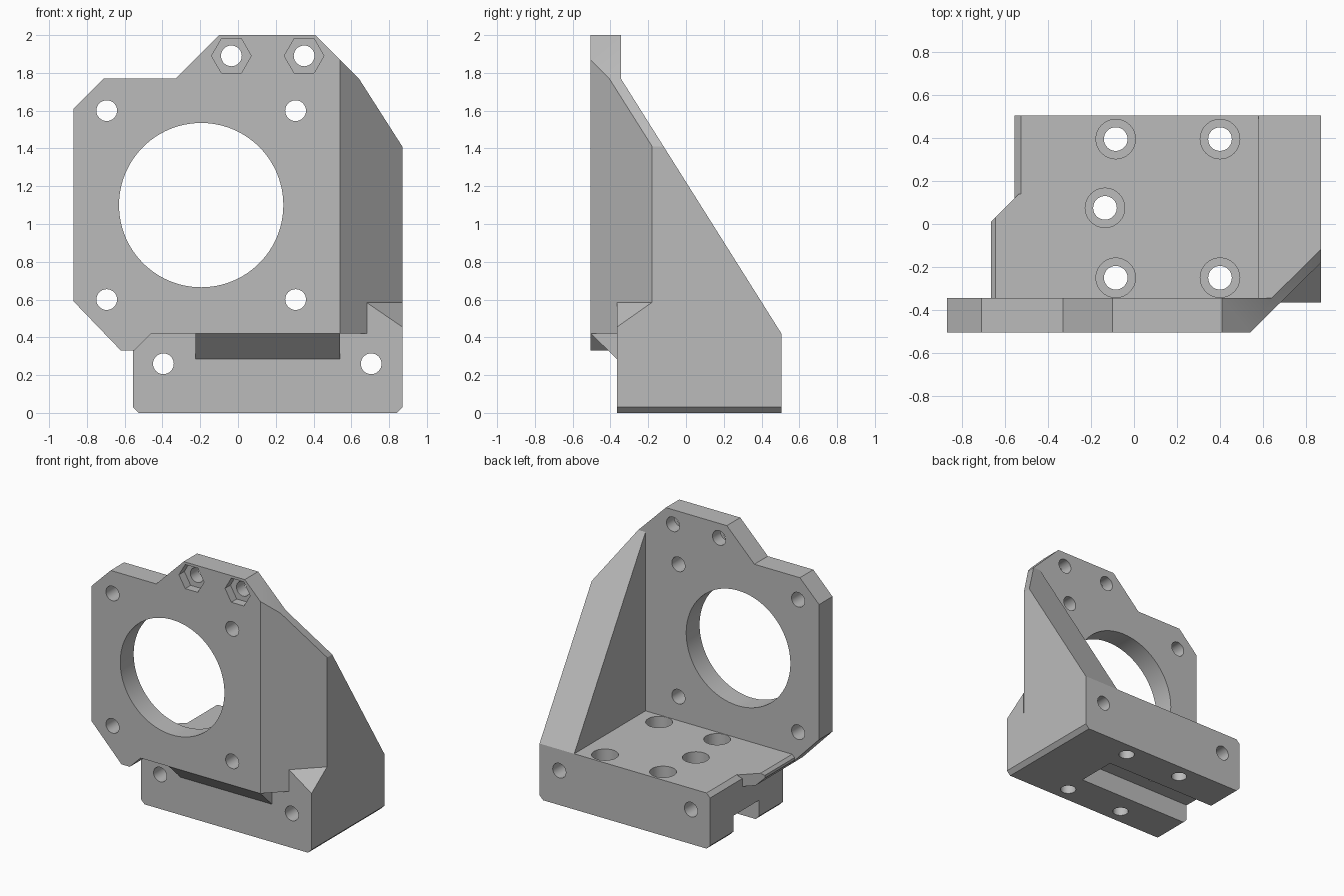
import bpy
import bmesh
from math import cos, sin, tau, radians
from mathutils import Vector

cube = bpy.data.objects.get("Cube")
if cube:
    bpy.data.objects.remove(cube)

grey = bpy.data.materials.new("plain grey")
grey.use_nodes = True
grey.diffuse_color = (0.5, 0.5, 0.5, 1)
grey.node_tree.nodes["Principled BSDF"].inputs["Base Color"].default_value = (0.5, 0.5, 0.5, 1)

PLACE = {"X": lambda a, b, d: (d, a, b),
         "Y": lambda a, b, d: (a, d, b),
         "Z": lambda a, b, d: (a, b, d)}


def make_object(name, bm):
    bmesh.ops.recalc_face_normals(bm, faces=bm.faces)
    mesh = bpy.data.meshes.new(name)
    bm.to_mesh(mesh)
    bm.free()
    mesh.materials.append(grey)
    obj = bpy.data.objects.new(name, mesh)
    bpy.context.collection.objects.link(obj)
    return obj


def prism(name, axis, outline, low, high):
    """Extrude a 2D outline along one axis."""
    bm = bmesh.new()
    ends = [[bm.verts.new(PLACE[axis](a, b, d)) for a, b in outline] for d in (low, high)]
    for ring in ends:
        bm.faces.new(ring)
    n = len(outline)
    for i in range(n):
        j = (i + 1) % n
        bm.faces.new((ends[0][i], ends[0][j], ends[1][j], ends[1][i]))
    return make_object(name, bm)


def circle(a, b, radius, sides=32):
    return [(a + radius * cos(tau * i / sides), b + radius * sin(tau * i / sides))
            for i in range(sides)]


def rect(a0, b0, a1, b1):
    return [(a0, b0), (a1, b0), (a1, b1), (a0, b1)]


def combine(target, tool, operation):
    """Bake a boolean into the target and remove the tool."""
    tool.hide_render = True
    mod = target.modifiers.new(tool.name, "BOOLEAN")
    mod.solver = "EXACT"
    mod.operation = operation
    mod.object = tool
    depsgraph = bpy.context.evaluated_depsgraph_get()
    mesh = bpy.data.meshes.new_from_object(target.evaluated_get(depsgraph))
    target.modifiers.clear()
    target.data = mesh
    bpy.data.objects.remove(tool)


def cut(target, *args):
    combine(target, prism("cutter", *args), "DIFFERENCE")


FRONT, BACK, SIDE = -0.505, 0.505, 0.87
PLATE_BACK, BASE_FRONT, BASE_TOP = -0.345, -0.365, 0.42

# Upright plate with side gusset, from one front outline
bracket = prism("motor_bracket", "Y", [
    (-0.87, 1.61), (-0.71, 1.77), (-0.33, 1.77), (-0.10, 2.0), (0.41, 2.0),
    (0.64, 1.77), (SIDE, 1.41), (SIDE, BASE_TOP), (-0.46, BASE_TOP),
    (-0.55, 0.33), (-0.62, 0.33), (-0.87, 0.59)], FRONT, BACK)
cut(bracket, "Z", rect(-1.5, PLATE_BACK, 0.58, 1), -0.5, 3)
cut(bracket, "X", [(PLATE_BACK, 3), (PLATE_BACK, 1.77), (BACK, BASE_TOP),
                   (1, BASE_TOP), (1, 3)], 0.3, 1.5)
cut(bracket, "Z", [(0.44, -0.605), (0.54, FRONT), (0.97, -0.08), (0.97, -0.605)], -0.5, 3)

# Base block with small edge chamfers
base = prism("base_block", "Y", [
    (-0.525, 0), (0.84, 0), (SIDE, 0.03), (SIDE, BASE_TOP), (-0.525, BASE_TOP),
    (-0.555, 0.39), (-0.555, 0.03)], BASE_FRONT, BACK)

# Lip joining the base to the wide side of the plate
lip = prism("side_lip", "Y", [
    (-0.4, BASE_TOP), (-0.645, BASE_TOP), (-0.665, 0.40), (-0.665, 0.38),
    (-0.62, 0.33), (-0.4, 0.33)], BASE_FRONT, 0.14)
cut(lip, "Z", [(-0.765, -0.09), (-0.455, 0.22), (-0.765, 0.22)], 0, 1)

# Sloped support under the plate
support = prism("plate_support", "X", [
    (FRONT, BASE_TOP), (BASE_FRONT, 0.285), (-0.3, 0.285), (-0.3, BASE_TOP)], -0.225, 0.54)

# Corner fillet between the base and the chamfered wall
bm = bmesh.new()
for point in [(0.68, BASE_FRONT, 0.585), (SIDE, -0.18, 0.585), (SIDE, BASE_FRONT, 0.455),
              (0.68, BASE_FRONT, 0.4), (SIDE, -0.18, 0.4), (SIDE, BASE_FRONT, 0.4)]:
    bm.verts.new(Vector(point))
bmesh.ops.convex_hull(bm, input=bm.verts)
corner = make_object("corner_fillet", bm)

for part in (base, lip, support, corner):
    combine(bracket, part, "UNION")

# Motor opening and its four screw holes
cut(bracket, "Y", circle(-0.195, 1.1, 0.435, 96), -0.7, -0.2)
for x in (-0.695, 0.305):
    for z in (0.6, 1.6):
        cut(bracket, "Y", circle(x, z, 0.055), -0.7, -0.2)

# Top holes with hexagonal nut pockets
for x in (-0.035, 0.35):
    cut(bracket, "Y", circle(x, 1.89, 0.055), -0.7, -0.2)
    cut(bracket, "Y", circle(x, 1.89, 0.105, 6), -0.7, -0.44)

# Long holes through the base, front to back
for x in (-0.395, 0.705):
    cut(bracket, "Y", circle(x, 0.26, 0.055), -0.7, 0.7)

# Slot under the base, open on one side
cut(bracket, "X", rect(-0.08, -0.1, 0.225, 0.15), -0.8, 0.41)

# Counterbored mounting holes
for x, y in [(-0.085, 0.395), (0.4, 0.395), (-0.085, -0.25), (0.4, -0.25), (-0.135, 0.075)]:
    cut(bracket, "Z", circle(x, y, 0.055), -0.1, 0.5)
    cut(bracket, "Z", circle(x, y, 0.092), 0.22, 0.5)

# Smooth bores, sharp edges
bpy.ops.object.select_all(action="DESELECT")
bracket.select_set(True)
bpy.context.view_layer.objects.active = bracket
bpy.ops.object.shade_smooth_by_angle(angle=radians(20))
